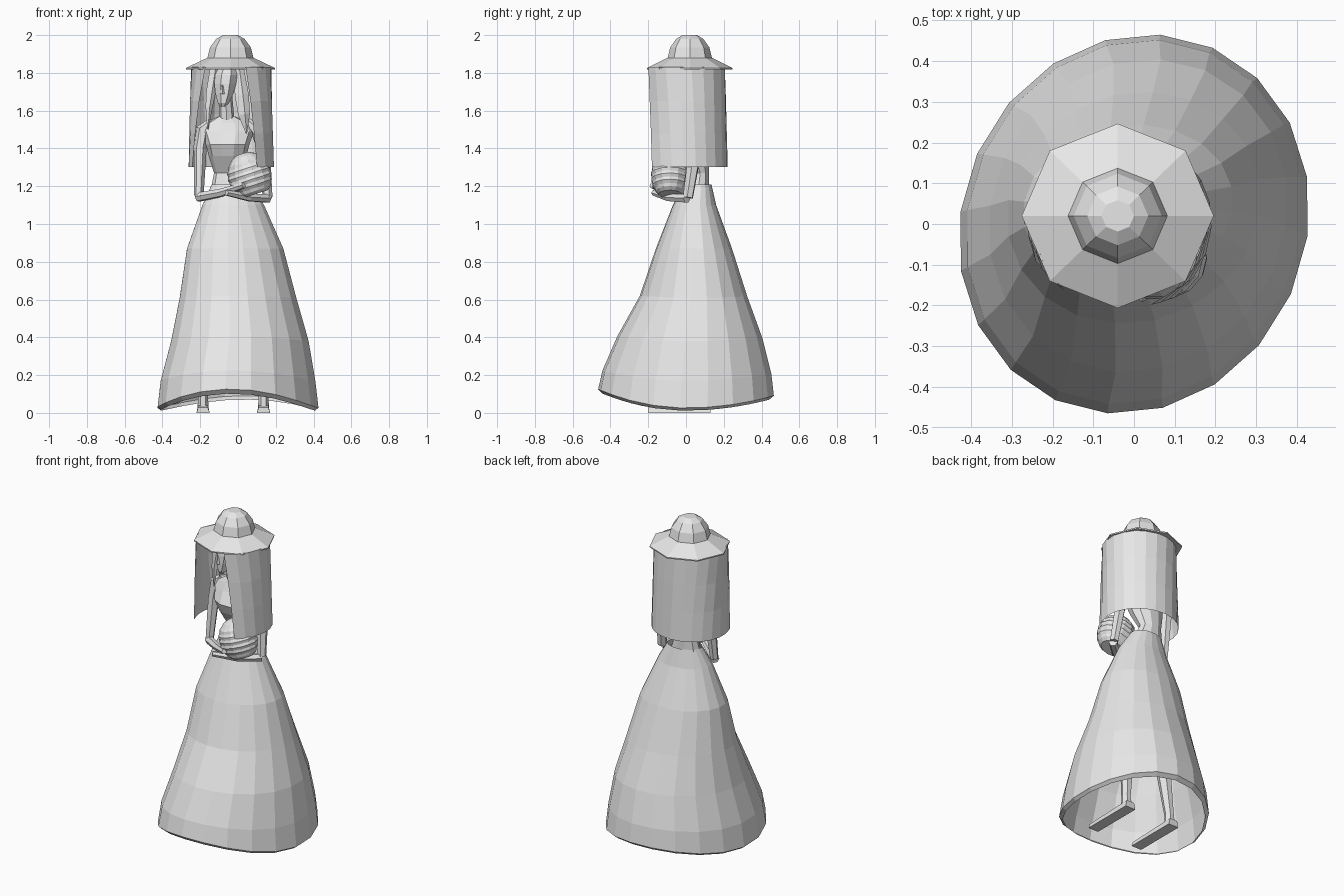
import bpy, bmesh, math
from mathutils import Vector, Matrix

mat = bpy.data.materials.new("pale grey")
mat.diffuse_color = (0.8, 0.8, 0.8, 1)


def finish(name, bm, recalc=True):
    if recalc:
        bmesh.ops.recalc_face_normals(bm, faces=bm.faces)
    me = bpy.data.meshes.new(name)
    bm.to_mesh(me)
    bm.free()
    me.materials.append(mat)
    ob = bpy.data.objects.new(name, me)
    bpy.context.collection.objects.link(ob)
    return ob


def bridge(bm, rows):
    for r0, r1 in zip(rows, rows[1:]):
        n = len(r0)
        for k in range(n):
            bm.faces.new((r0[k], r0[(k + 1) % n], r1[(k + 1) % n], r1[k]))


def loft(name, rings, n, phase=0.0, capped=True, wave=None, matrix=None, skew=0.0):
    """Join ellipses (z, cx, cy, rx, ry) into a surface."""
    bm = bmesh.new()
    rows = []
    for i, (z, cx, cy, rx, ry) in enumerate(rings):
        row = []
        for k in range(n):
            a = phase + 2 * math.pi * k / n
            dz = wave(i, a) if wave else 0
            row.append(bm.verts.new((cx + rx * math.cos(a), cy + ry * math.sin(a + skew), z + dz)))
        rows.append(row)
    bridge(bm, rows)
    if capped:
        bm.faces.new(rows[0])
        bm.faces.new(rows[-1])
    if matrix:
        bm.transform(matrix)
    return finish(name, bm)


def limb(name, pts, radii, n=6, flat=1.0):
    """Tapered tube through points; flat squashes it across."""
    bm = bmesh.new()
    pts = [Vector(p) for p in pts]
    rows = []
    for i, p in enumerate(pts):
        d = (pts[min(i + 1, len(pts) - 1)] - pts[max(i - 1, 0)]).normalized()
        u = d.cross(Vector((0.1, 1, 0.3))).normalized()
        v = d.cross(u) * flat
        angles = [2 * math.pi * k / n for k in range(n)]
        rows.append([bm.verts.new(p + radii[i] * (u * math.cos(a) + v * math.sin(a))) for a in angles])
    bridge(bm, rows)
    bm.faces.new(rows[0])
    bm.faces.new(rows[-1])
    return finish(name, bm)


def sheet(name, rows):
    """Open surface from rows of points."""
    bm = bmesh.new()
    vs = [[bm.verts.new(p) for p in row] for row in rows]
    for r0, r1 in zip(vs, vs[1:]):
        for k in range(len(r0) - 1):
            bm.faces.new((r0[k], r0[k + 1], r1[k + 1], r1[k]))
    return finish(name, bm, False)


# Skirt: hem lifts at front and back, folded lip inside, slightly skewed oval
lift = [0.9, 1, 0.55, 0.25, 0.1, 0, 0, 0]


def hem_wave(i, a):
    s = math.sin(a + 0.085)
    return lift[i] * (0.10 if s < 0 else 0.065) * s * s


loft("skirt", [(0.012, 0, 0, 0.412, 0.442), (0.026, 0, 0, 0.431, 0.466), (0.17, 0, 0.005, 0.414, 0.448),
               (0.38, 0.01, 0.02, 0.368, 0.385), (0.61, 0, 0.04, 0.312, 0.285),
               (0.87, -0.015, 0.042, 0.258, 0.202), (1.10, -0.025, 0.045, 0.165, 0.115),
               (1.21, -0.035, 0.062, 0.105, 0.073)],
     20, math.radians(-8.6), False, hem_wave, None, 0.085)

# Legs and feet
for side, x in (("left", -0.185), ("right", 0.135)):
    loft(side + "_leg", [(0.01, x, 0.095, 0.03, 0.035), (0.09, x, 0.09, 0.026, 0.03),
                         (0.45, x * 0.8, 0.07, 0.045, 0.05), (0.9, x * 0.55, 0.06, 0.065, 0.07)], 6)
    bm = bmesh.new()
    bmesh.ops.create_cube(bm, size=1, matrix=Matrix.Translation((x, -0.035, 0.02)) @ Matrix.Diagonal((0.07, 0.33, 0.04, 1)))
    for v in bm.verts:                      # taper the toes and the top
        if v.co.y < -0.1:
            v.co.z *= 0.7
        if v.co.z > 0.02:
            v.co.x = x + (v.co.x - x) * 0.75
    finish(side + "_foot", bm)

# Torso, neck and head
loft("torso", [(1.18, -0.045, 0.065, 0.10, 0.06), (1.27, -0.055, 0.075, 0.072, 0.05),
               (1.36, -0.055, 0.045, 0.10, 0.075), (1.42, -0.055, 0.03, 0.115, 0.085),
               (1.49, -0.055, 0.045, 0.14, 0.06), (1.535, -0.055, 0.05, 0.12, 0.045),
               (1.57, -0.06, 0.05, 0.045, 0.035)], 10)
loft("neck", [(1.55, -0.06, 0.045, 0.042, 0.038), (1.68, -0.065, 0.03, 0.034, 0.036)], 8)
loft("head", [(1.622, -0.08, -0.045, 0.014, 0.018), (1.64, -0.077, -0.035, 0.032, 0.04),
              (1.69, -0.072, -0.01, 0.052, 0.07), (1.74, -0.068, 0.005, 0.062, 0.085),
              (1.79, -0.062, 0.012, 0.064, 0.085), (1.84, -0.055, 0.02, 0.045, 0.06)], 8, math.pi / 8)
bm = bmesh.new()
bmesh.ops.create_cone(bm, cap_ends=True, segments=4, radius1=0.012, radius2=0.004, depth=0.05,
                      matrix=Matrix.Translation((-0.083, -0.08, 1.712)))
finish("nose", bm)

# Hair: back panel and two pointed front locks
sheet("back_hair", [[(-0.055 + r * math.cos(math.pi * k / 8), 0.03 + r * math.sin(math.pi * k / 8), z) for k in range(9)]
                    for z, r in ((1.84, 0.07), (1.72, 0.088), (1.58, 0.10), (1.42, 0.09))])
limb("right_lock", [(0.0, 0.0, 1.83), (0.018, -0.02, 1.68), (0.03, -0.03, 1.58), (0.045, -0.03, 1.48)],
     [0.03, 0.04, 0.034, 0.003], 5, 0.7)
limb("left_lock", [(-0.125, 0.0, 1.83), (-0.145, -0.005, 1.70), (-0.155, -0.01, 1.62), (-0.16, -0.01, 1.5)],
     [0.026, 0.028, 0.02, 0.003], 5, 0.7)

# Arms folded under the hive
limb("left_arm", [(-0.14, 0.05, 1.545), (-0.187, 0.05, 1.50), (-0.2, 0.045, 1.40), (-0.207, 0.015, 1.15)],
     [0.02, 0.036, 0.034, 0.025])
limb("left_forearm", [(-0.212, 0.015, 1.142), (-0.09, -0.08, 1.165), (0.03, -0.18, 1.205)], [0.026, 0.023, 0.016])
limb("right_arm", [(0.05, 0.05, 1.545), (0.1, 0.05, 1.50), (0.135, 0.05, 1.40), (0.157, 0.01, 1.14)],
     [0.02, 0.036, 0.034, 0.026], 6, 1.1)
limb("right_forearm", [(0.16, 0.005, 1.135), (0.06, -0.09, 1.14), (-0.06, -0.17, 1.165)], [0.025, 0.022, 0.016])

# Straw hive: stacked coils, tilted
coils = []
for i in range(15):
    t = i / 14
    r = 0.118 * math.sqrt(max(0.08, 1 - ((t - 0.45) / 0.57) ** 2)) * (0.95 if i % 2 == 0 else 1.0)
    coils.append((-0.105 + 0.225 * t, 0, 0, r, r * 0.88))
loft("straw_hive", coils, 14,
     matrix=Matrix.Translation((0.06, -0.084, 1.258)) @ Matrix.Rotation(math.radians(-18), 4, 'Y'))

# Veil: curtain open at the front
rows = []
for z, a0, a1, r in ((1.83, -69, 230, 0.213), (1.65, -62, 219, 0.218), (1.48, -57, 211, 0.222), (1.302, -53, 205, 0.227)):
    row = []
    for k in range(17):
        a = math.radians(a0 + (a1 - a0) * k / 16)
        deep = 0.93 if math.sin(a) > 0 else 1.05     # reaches further forward
        row.append((-0.036 + r * math.cos(a), 0.01 + r * deep * math.sin(a), z))
    rows.append(row)
sheet("veil", rows)

# Octagonal hat: underside, brim and domed crown
loft("hat", [(z, -0.04, 0.02, r, r * 0.96) for z, r in
             ((1.835, 0.10), (1.818, 0.235), (1.826, 0.236), (1.88, 0.122), (1.935, 0.108), (1.98, 0.075), (2.0, 0.04))], 8)
